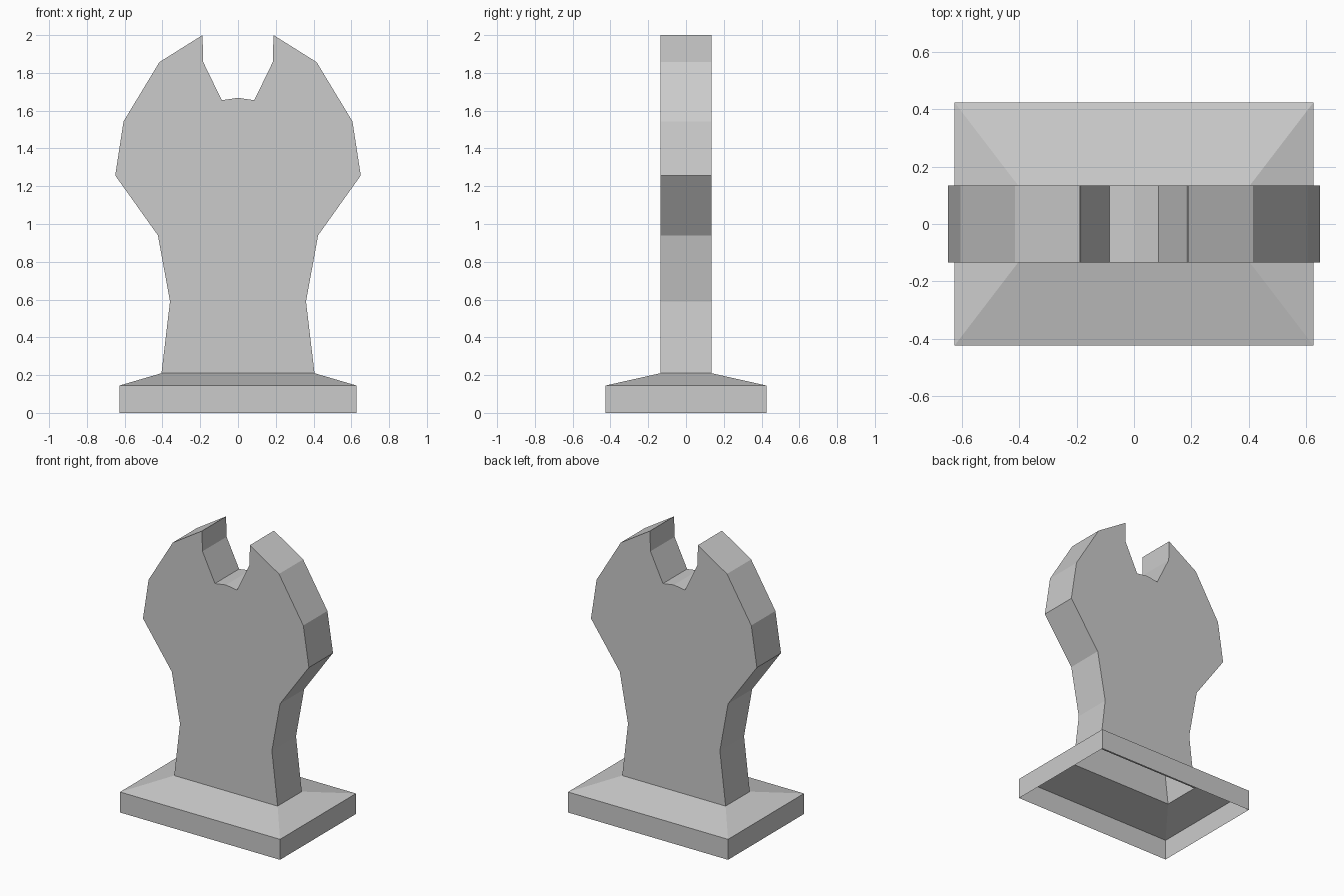
import bpy
import bmesh

cube = bpy.data.objects.get("Cube")
if cube:
    bpy.data.objects.remove(cube, do_unlink=True)

# Single flat grey
grey = bpy.data.materials.new("plain_grey")
grey.use_nodes = True
colour = (0.6, 0.6, 0.6, 1)
grey.diffuse_color = colour
grey.node_tree.nodes["Principled BSDF"].inputs["Base Color"].default_value = colour


def loft(name, loops, cap_ends=False):
    """Join matching closed loops with quads, optionally capping both ends."""
    bm = bmesh.new()
    rings = [[bm.verts.new(p) for p in loop] for loop in loops]
    for a, b in zip(rings, rings[1:]):
        for i in range(len(a)):
            j = (i + 1) % len(a)
            if a[i] is not None and not (name == "body" and i == len(a) - 1):
                bm.faces.new((a[i], a[j], b[j], b[i]))
    if cap_ends:
        bm.faces.new(rings[0])
        bm.faces.new(rings[-1])
    bmesh.ops.recalc_face_normals(bm, faces=bm.faces)
    mesh = bpy.data.meshes.new(name)
    bm.to_mesh(mesh)
    bm.free()
    mesh.materials.append(grey)
    obj = bpy.data.objects.new(name, mesh)
    bpy.context.collection.objects.link(obj)
    return obj


def rectangle(x, y, z):
    return [(-x, -y, z), (x, -y, z), (x, y, z), (-x, y, z)]


HALF = 0.135   # half thickness of the body
FOOT_X, FOOT_Z = 0.405, 0.21

# Hollow plinth: upright walls, then a sloping top that meets the body
loft("plinth", [rectangle(0.627, 0.425, 0), rectangle(0.627, 0.425, 0.145),
                rectangle(FOOT_X, HALF, FOOT_Z)])

# Body: half outline from the foot up to the notch, mirrored across x;
# the underside stays open into the hollow plinth
side = [(FOOT_X, FOOT_Z), (0.36, 0.59), (0.424, 0.94), (0.65, 1.257),
        (0.606, 1.543), (0.416, 1.857), (0.188, 2.0), (0.184, 1.857),
        (0.086, 1.655)]
outline = side + [(0, 1.668)] + [(-x, z) for x, z in reversed(side)]
loft("body", [[(x, y, z) for x, z in outline] for y in (-HALF, HALF)],
     cap_ends=True)
